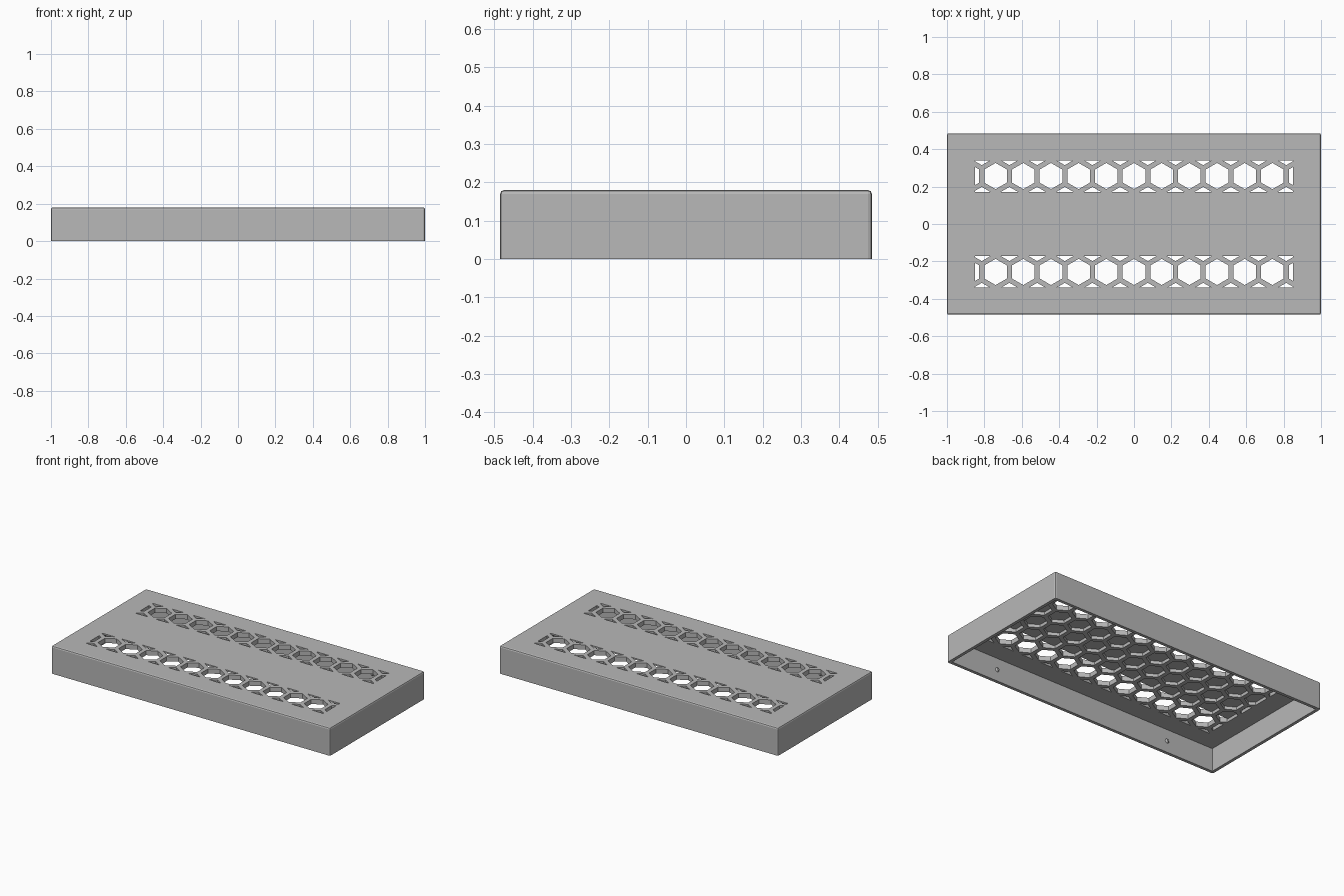
import bpy, bmesh, math
from mathutils import Vector, Matrix

if "Cube" in bpy.data.objects:
    bpy.data.objects.remove(bpy.data.objects["Cube"], do_unlink=True)

HALF_X, HALF_Y, HEIGHT = 1.0, 0.485, 0.18
WALL, PLATE, SKIN = 0.02, 0.03, 0.01
PITCH, HEX_R = 0.148, 0.07
GRID_X, GRID_Y, STRIP_Y = 0.85, 0.34, 0.17

grey = bpy.data.materials.new("light grey plastic")
grey.use_nodes = True
colour = (0.48, 0.48, 0.48, 1)
grey.diffuse_color = colour
grey.node_tree.nodes["Principled BSDF"].inputs["Base Color"].default_value = colour


def finish(bm, name):
    bmesh.ops.recalc_face_normals(bm, faces=bm.faces[:])
    mesh = bpy.data.meshes.new(name)
    bm.to_mesh(mesh)
    bm.free()
    mesh.materials.append(grey)
    obj = bpy.data.objects.new(name, mesh)
    bpy.context.collection.objects.link(obj)
    return obj


def add_box(bm, x, y, z0, z1):
    mat = Matrix.Translation((0, 0, (z0 + z1) / 2)) @ Matrix.Diagonal((2 * x, 2 * y, z1 - z0, 1))
    return bmesh.ops.create_cube(bm, size=1, matrix=mat)["verts"]


def honeycomb(name, y0, y1, z0, z1):
    """Hexagonal prisms trimmed to a rectangle, used as a cutter."""
    bm = bmesh.new()
    row_step = PITCH * math.sqrt(3) / 2
    for row in range(-3, 4):
        for col in range(-7, 8):
            cx = (col + (row % 2) / 2) * PITCH
            ring = [bm.verts.new((cx + HEX_R * math.sin(k * math.pi / 3),
                                  row * row_step + HEX_R * math.cos(k * math.pi / 3), z0))
                    for k in range(6)]
            bm.faces.new(ring)
    for point, normal in (((GRID_X, 0, 0), (1, 0, 0)), ((-GRID_X, 0, 0), (-1, 0, 0)),
                          ((0, y1, 0), (0, 1, 0)), ((0, y0, 0), (0, -1, 0))):
        bmesh.ops.bisect_plane(bm, geom=bm.verts[:] + bm.edges[:] + bm.faces[:],
                               plane_co=point, plane_no=normal, clear_outer=True)
    new = bmesh.ops.extrude_face_region(bm, geom=bm.faces[:])["geom"]
    bmesh.ops.translate(bm, vec=(0, 0, z1 - z0),
                        verts=[v for v in new if isinstance(v, bmesh.types.BMVert)])
    return finish(bm, name)


def cut(target, cutter):
    mod = target.modifiers.new(cutter.name, "BOOLEAN")
    mod.operation, mod.solver, mod.object = "DIFFERENCE", "EXACT", cutter
    cutter.hide_render = True
    cutter.hide_set(True)


# Outer body: softened everywhere except around the open bottom
bm = bmesh.new()
add_box(bm, HALF_X, HALF_Y, 0, HEIGHT)
edges = [e for e in bm.edges if max(v.co.z for v in e.verts) > 0.01]
bmesh.ops.bevel(bm, geom=edges, offset=0.01, segments=2, profile=0.5, affect="EDGES")
cover = finish(bm, "vented_cover")

# Hollow underside
bm = bmesh.new()
add_box(bm, HALF_X - WALL, HALF_Y - WALL, -0.1, HEIGHT - PLATE)
cutters = [finish(bm, "cavity_cutter")]

# Two open vent strips and a blind honeycomb between them
cutters.append(honeycomb("back_vent_cutter", STRIP_Y, GRID_Y, 0.1, 0.25))
cutters.append(honeycomb("front_vent_cutter", -GRID_Y, -STRIP_Y, 0.1, 0.25))
cutters.append(honeycomb("blind_pocket_cutter", -STRIP_Y, STRIP_Y, 0.1, HEIGHT - SKIN))
for cutter in cutters:
    cut(cover, cutter)

# Apply the cuts and remove the helpers
bpy.context.view_layer.update()
result = bpy.data.meshes.new_from_object(cover.evaluated_get(bpy.context.evaluated_depsgraph_get()))
cover.modifiers.clear()
cover.data = result
for cutter in cutters:
    bpy.data.objects.remove(cutter, do_unlink=True)

# Small snap nubs inside the long walls
for side, side_name in ((-1, "front"), (1, "back")):
    for x, x_name in ((-0.64, "right"), (0.64, "left")):
        bm = bmesh.new()
        turn = Matrix.Rotation(side * math.pi / 2, 4, "X")
        place = Matrix.Translation((x, side * (HALF_Y - WALL - 0.004), 0.075))
        bmesh.ops.create_cone(bm, cap_ends=True, segments=16, radius1=0.016, radius2=0.007,
                              depth=0.012, matrix=place @ turn)
        finish(bm, f"{side_name}_{x_name}_snap_nub")
